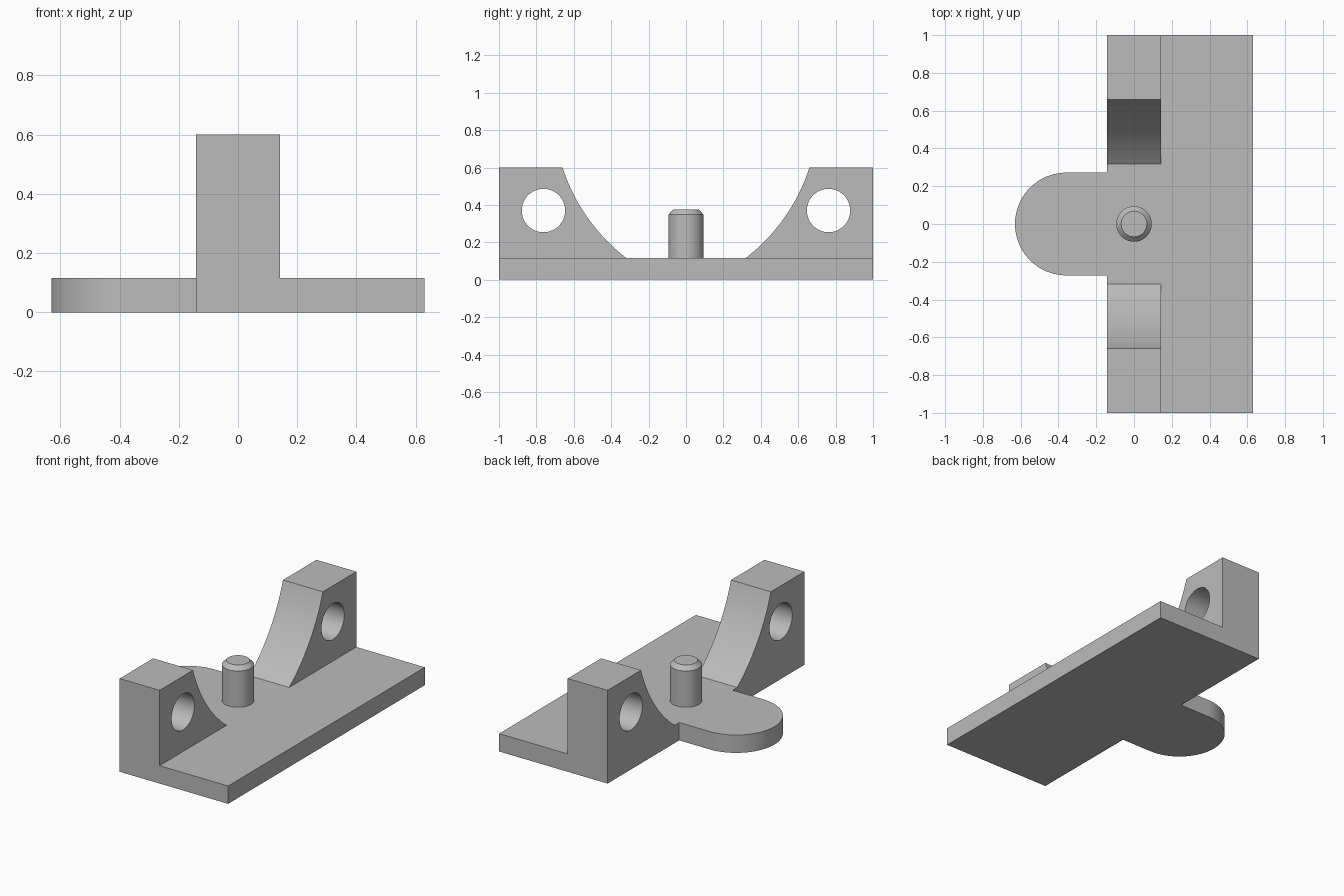
import bpy, bmesh, math
from mathutils import Vector

cube = bpy.data.objects.get("Cube")
if cube:
    bpy.data.objects.remove(cube, do_unlink=True)

PLATE_TOP = 0.115
TOP = 0.6
HALF_WEB = 0.142

grey = bpy.data.materials.new("light_grey")
grey.use_nodes = True
colour = (0.5, 0.5, 0.5, 1)
grey.diffuse_color = colour
grey.node_tree.nodes["Principled BSDF"].inputs["Base Color"].default_value = colour


def arc(cx, cy, r, start, end, n):
    """Points on an arc, angles in degrees."""
    angles = [math.radians(start + (end - start) * i / n) for i in range(n + 1)]
    return [(cx + r * math.cos(a), cy + r * math.sin(a)) for a in angles]


def extrude(name, points, offset):
    """Solid prism from a planar outline."""
    bm = bmesh.new()
    face = bm.faces.new([bm.verts.new(p) for p in points])
    grown = bmesh.ops.extrude_face_region(bm, geom=[face])["geom"]
    bmesh.ops.translate(bm, verts=[v for v in grown if isinstance(v, bmesh.types.BMVert)], vec=offset)
    bmesh.ops.recalc_face_normals(bm, faces=bm.faces)
    mesh = bpy.data.meshes.new(name)
    bm.to_mesh(mesh)
    bm.free()
    mesh.materials.append(grey)
    obj = bpy.data.objects.new(name, mesh)
    bpy.context.collection.objects.link(obj)
    return obj


def combine(target, other, operation):
    """Apply a boolean and discard the second solid."""
    mod = target.modifiers.new(operation.title(), 'BOOLEAN')
    mod.object, mod.operation, mod.solver = other, operation, 'EXACT'
    bpy.context.view_layer.objects.active = target
    bpy.ops.object.modifier_apply(modifier=mod.name)
    bpy.data.objects.remove(other, do_unlink=True)


def smooth(obj):
    bpy.ops.object.select_all(action='DESELECT')
    obj.select_set(True)
    bpy.context.view_layer.objects.active = obj
    bpy.ops.object.shade_smooth_by_angle(angle=math.radians(25))


# Base plate with a rounded tongue on the right
tongue_r = 0.272
outline = [(0.63, -1), (0.63, 1), (-HALF_WEB, 1), (-HALF_WEB, tongue_r)]
outline += arc(-0.63 + tongue_r, 0, tongue_r, 90, 270, 40)
outline += [(-HALF_WEB, -tongue_r), (-HALF_WEB, -1)]
base = extrude("base_plate", [(x, y, 0) for x, y in outline], Vector((0, 0, PLATE_TOP)))

# Curved inner edge of a lug, through its top and bottom corners
low, high, sweep_r = Vector((0.318, PLATE_TOP)), Vector((0.66, TOP)), 1.0
chord = high - low
centre = (low + high) / 2 + Vector((-chord.y, chord.x)).normalized() * math.sqrt(sweep_r ** 2 - chord.length_squared / 4)
start, end = [math.degrees(math.atan2(p.y - centre.y, p.x - centre.x)) for p in (low, high)]
lug_curve = arc(centre.x, centre.y, sweep_r, start, end, 20)

# Two upright lugs with bores, mirrored front to back
for side in (-1, 1):
    profile = [(0.318, 0.05)] + lug_curve + [(1, TOP), (1, 0)]
    profile[0] = (0.318, 0)
    lug = extrude("lug", [(-HALF_WEB, side * y, z) for y, z in profile], Vector((2 * HALF_WEB, 0, 0)))
    bore = extrude("bore_cutter", [(-0.3, side * y, z) for y, z in arc(0.762, 0.37, 0.116, 0, 350, 47)], Vector((0.6, 0, 0)))
    combine(lug, bore, 'DIFFERENCE')
    combine(base, lug, 'UNION')
smooth(base)

# Locating pin with a chamfered tip
pin_r, tip_r, shoulder, tip = 0.094, 0.068, 0.348, 0.375
bm = bmesh.new()
for r1, r2, z1, z2 in ((pin_r, pin_r, PLATE_TOP, shoulder), (pin_r, tip_r, shoulder, tip)):
    part = bmesh.ops.create_cone(bm, cap_ends=True, segments=40, radius1=r1, radius2=r2, depth=z2 - z1)
    bmesh.ops.translate(bm, verts=part["verts"], vec=(0, 0, (z1 + z2) / 2))
inner = [f for f in bm.faces if len(f.verts) > 4 and f.calc_center_median().z < tip - 0.01]
bmesh.ops.delete(bm, geom=inner, context='FACES_ONLY')
bmesh.ops.remove_doubles(bm, verts=bm.verts, dist=0.0005)
mesh = bpy.data.meshes.new("locating_pin")
bm.to_mesh(mesh)
bm.free()
mesh.materials.append(grey)
pin = bpy.data.objects.new("locating_pin", mesh)
bpy.context.collection.objects.link(pin)
smooth(pin)
